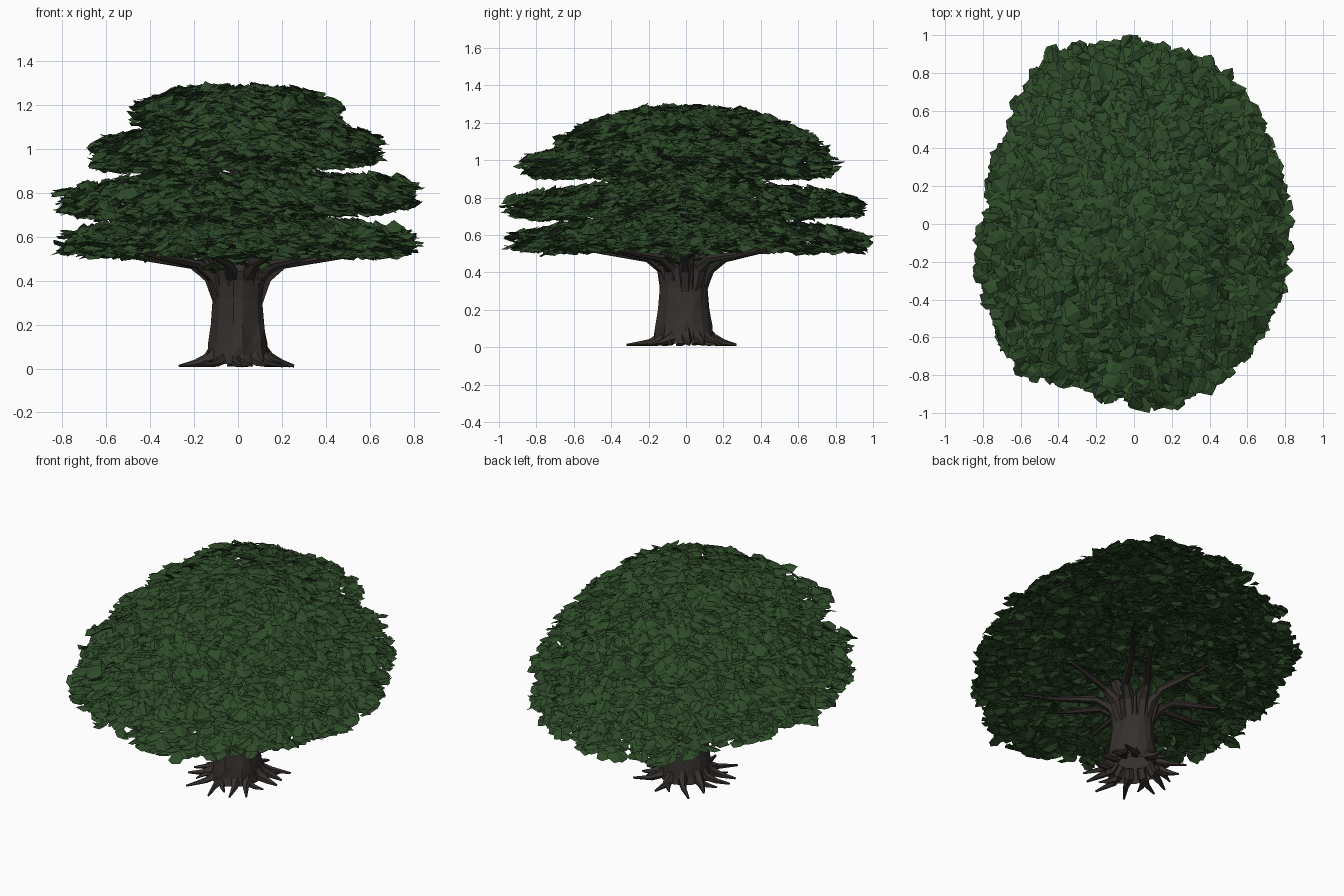
import bpy, bmesh, math, random
from mathutils import Vector, Matrix

if "Cube" in bpy.data.objects:
    bpy.data.objects.remove(bpy.data.objects["Cube"])

random.seed(11)
R = random.uniform


def material(name, rgb):
    m = bpy.data.materials.new(name)
    m.diffuse_color = (*rgb, 1)
    m.use_nodes = True
    m.node_tree.nodes["Principled BSDF"].inputs["Base Color"].default_value = m.diffuse_color
    return m


BARK = material("bark", (0.036, 0.03, 0.027))
LEAF = material("leaf_green", (0.027, 0.07, 0.022))


def finish(bm, name, mat):
    me = bpy.data.meshes.new(name)
    bm.to_mesh(me)
    bm.free()
    me.materials.append(mat)
    ob = bpy.data.objects.new(name, me)
    bpy.context.collection.objects.link(ob)
    return ob


def skin(bm, rings):
    """Bridge a list of equal-length rings with triangles, open at the start."""
    rings = [[bm.verts.new((p[0], p[1], max(p[2], 0.0))) for p in r] for r in rings]
    n = len(rings[0])
    for a, b in zip(rings, rings[1:]):
        for i in range(n):
            j = (i + 1) % n
            bm.faces.new((a[i], a[j], b[j]))
            bm.faces.new((a[i], b[j], b[i]))
    bm.faces.new(rings[-1])


def tube(bm, path, radii, sides=6):
    """Rough tapering tube along a path."""
    path = [Vector(p) for p in path]
    rings = []
    for i, p in enumerate(path):
        d = path[min(i + 1, len(path) - 1)] - path[max(i - 1, 0)]
        q = d.to_track_quat('Z', 'Y')
        rings.append([p + q @ Vector((math.cos(a), math.sin(a), 0)) * radii[i] * R(0.85, 1.15)
                      for a in (2 * math.pi * k / sides for k in range(sides))])
    skin(bm, rings)


def at(ang, r, z):
    return (r * math.cos(ang), r * math.sin(ang), z)


# Trunk: lobed column flaring at the foot and the crown
bm = bmesh.new()
SIDES = 18
lobes = [R(-0.05, 0.05) for _ in range(SIDES)]
profile = [(0.02, 0.15), (0.06, 0.14), (0.12, 0.134), (0.2, 0.122), (0.32, 0.115),
           (0.40, 0.122), (0.45, 0.135), (0.50, 0.12), (0.56, 0.07)]
rings = []
for z, r in profile:
    ring = []
    for k in range(SIDES):
        a = 2 * math.pi * k / SIDES
        rr = r * (1 + lobes[k] + R(-0.03, 0.03))
        ring.append((rr * 0.97 * math.cos(a), rr * 1.12 * math.sin(a) - 0.01, z))
    rings.append(ring)
skin(bm, rings)
finish(bm, "trunk", BARK)

# Roots: thin winding spikes hugging the ground, some forked
bm = bmesh.new()
for k in range(12):
    a = 2 * math.pi * k / 12 + R(-0.12, 0.12)
    L, b = R(0.24, 0.28), a + R(-0.25, 0.25)
    L += 0.06 * max(0, -math.sin(a)) + 0.03 * max(0, math.sin(a))
    tube(bm, [at(a, 0.11, 0.09), at(a, 0.14, 0.045), at((a + b) / 2 + R(-.1, .1), 0.2, 0.024), at(b, L, 0.012)],
         [0.026, 0.03, 0.017, 0.006], 5)
    if k % 2:
        tube(bm, [at(a, 0.15, 0.03), at(a + 0.15, 0.2, 0.02), at(a + 0.28, 0.24, 0.014)],
             [0.02, 0.013, 0.004], 5)
finish(bm, "roots", BARK)

# Limbs: low spreading ones, then steeper ones feeding the upper tiers
bm = bmesh.new()


def limb(a, reach, z_end, r0):
    b = a + R(-0.25, 0.25)
    rise = z_end - 0.56
    tube(bm, [at(a, 0.08, 0.30), at(a, 0.12, 0.42 + rise * 0.25), at(a, 0.21, 0.475 + rise * 0.7),
              at(b, reach * 0.65, 0.51 + rise * 0.95), at(b, reach, z_end)],
         [r0 * 0.9, r0, r0 * 0.6, r0 * 0.35, 0.006])


for k in range(10):
    limb(2 * math.pi * k / 10 + R(-0.15, 0.15), R(0.6, 0.75), 0.56, 0.037)
for k in range(8):
    limb(2 * math.pi * k / 8 + R(-0.2, 0.2), R(0.5, 0.6), 0.78, 0.034)
for k in range(5):
    limb(2 * math.pi * k / 5 + R(-0.2, 0.2), R(0.35, 0.45), 1.0, 0.032)
tube(bm, [(0, 0, 0.45), (0.03, 0.01, 0.7), (-0.02, 0.02, 0.95), (0.02, 0, 1.2)],
     [0.09, 0.06, 0.04, 0.01], 8)
finish(bm, "limbs", BARK)

# Canopy plan outline, turned into a radius-by-angle lookup
OUTLINE = [(0.84, -0.05), (0.83, 0.18), (0.76, 0.42), (0.6, 0.72), (0.42, 0.9), (0.15, 0.97),
           (-0.2, 0.99), (-0.42, 0.95), (-0.62, 0.76), (-0.73, 0.48), (-0.8, 0.1), (-0.85, -0.32),
           (-0.74, -0.6), (-0.62, -0.79), (-0.3, -0.87), (0.08, -1.0), (0.35, -0.93),
           (0.58, -0.75), (0.74, -0.53), (0.84, -0.28)]
POLAR = sorted((math.atan2(y, x) % (2 * math.pi), math.hypot(x, y)) for x, y in OUTLINE)
POLAR = [(POLAR[-1][0] - 2 * math.pi, POLAR[-1][1])] + POLAR + [(POLAR[0][0] + 2 * math.pi, POLAR[0][1])]


def outline(a):
    a %= 2 * math.pi
    for (a0, r0), (a1, r1) in zip(POLAR, POLAR[1:]):
        if a0 <= a <= a1:
            return r0 + (r1 - r0) * (a - a0) / (a1 - a0)


# Leaf card: jagged, six-sided, folded along its middle
CARD = [(-0.5, 0, 0), (-0.2, -0.42, -0.14), (0.28, -0.36, -0.18),
        (0.55, 0, -0.08), (0.25, 0.4, -0.16), (-0.25, 0.38, -0.12)]


def leaf(bm, pos, a, droop):
    m = (Matrix.Translation(pos) @ Matrix.Rotation(a + R(-1.3, 1.3), 4, 'Z')
         @ Matrix.Rotation(droop + R(-0.38, 0.38), 4, 'Y') @ Matrix.Rotation(R(-0.42, 0.42), 4, 'X'))
    s = R(0.07, 0.11)
    v = [bm.verts.new(m @ (Vector([c * R(0.75, 1.25) for c in p]) * s)) for p in CARD]
    for i, j, k in ((0, 1, 2), (0, 2, 3), (0, 3, 4), (0, 4, 5)):
        bm.faces.new((v[i], v[j], v[k]))


def tier(name, count, sx, sy, cx, cy, bottom, rim, crown, power, tilt, bow):
    """Domed slab of leaves: flat underside, top rising from rim to crown,
    tilted along x and bowed down towards the front and back."""
    bm = bmesh.new()
    p1, p2 = R(0, 6.28), R(0, 6.28)
    for _ in range(count):
        a = R(0, 2 * math.pi)
        u = math.sqrt(R(0.0, 1.0))
        r = (outline(a) - 0.04) * (1 + 0.02 * math.sin(11 * a + p1) + 0.015 * math.sin(17 * a + p2)) * u
        x, y = cx + sx * r * math.cos(a), cy + sy * r * math.sin(a)
        lo = bottom + 0.03 * u ** 6
        hi = rim + (crown - rim) * (1 - u ** power)
        t = R(0, 1)
        if random.random() < 0.4:           # extra leaves on the skin
            t = R(0, 0.15) if random.random() < 0.45 else R(0.85, 1)
        z = lo + (hi - lo) * t + 0.015 * math.sin(4 * a + p2) * u + tilt * x
        z -= bow * (y / sy) ** 2 * (0.5 + 0.5 * t)
        leaf(bm, (x, y, z), a, 0.25 * u if t > 0.5 else 0.05)
    finish(bm, name, LEAF)


# Four foliage tiers, bottom to top
tier("foliage_tier_1", 2700, 0.97, 0.99, 0.0, 0.0, 0.525, 0.635, 0.685, 3.5, 0.0, 0.015)
tier("foliage_tier_2", 2700, 0.98, 0.985, 0.0, -0.01, 0.71, 0.83, 0.885, 3.5, 0.025, 0.05)
tier("foliage_tier_3", 2200, 0.79, 0.87, 0.0, -0.05, 0.925, 1.055, 1.14, 2.2, 0.02, 0.03)
tier("foliage_tier_4", 1500, 0.56, 0.74, 0.01, 0.01, 1.1, 1.22, 1.295, 3.5, -0.01, 0.11)

# Inner foliage closing the gaps between tiers and the crotch of the trunk
bm = bmesh.new()
for _ in range(450):
    a, r = R(0, 6.28), 0.45 * math.sqrt(R(0.1, 1))
    z = random.choice((R(0.66, 0.73), R(0.87, 0.94)))
    leaf(bm, (-0.1 + r * math.cos(a), 0.9 * r * math.sin(a), z), a, 0.1)
for _ in range(50):
    a, r = R(0, 6.28), R(0.11, 0.22)
    leaf(bm, at(a, r, 0.42 + 0.5 * (r - 0.11) + R(0, 0.04)), a, -0.6)
finish(bm, "foliage_inner", LEAF)
